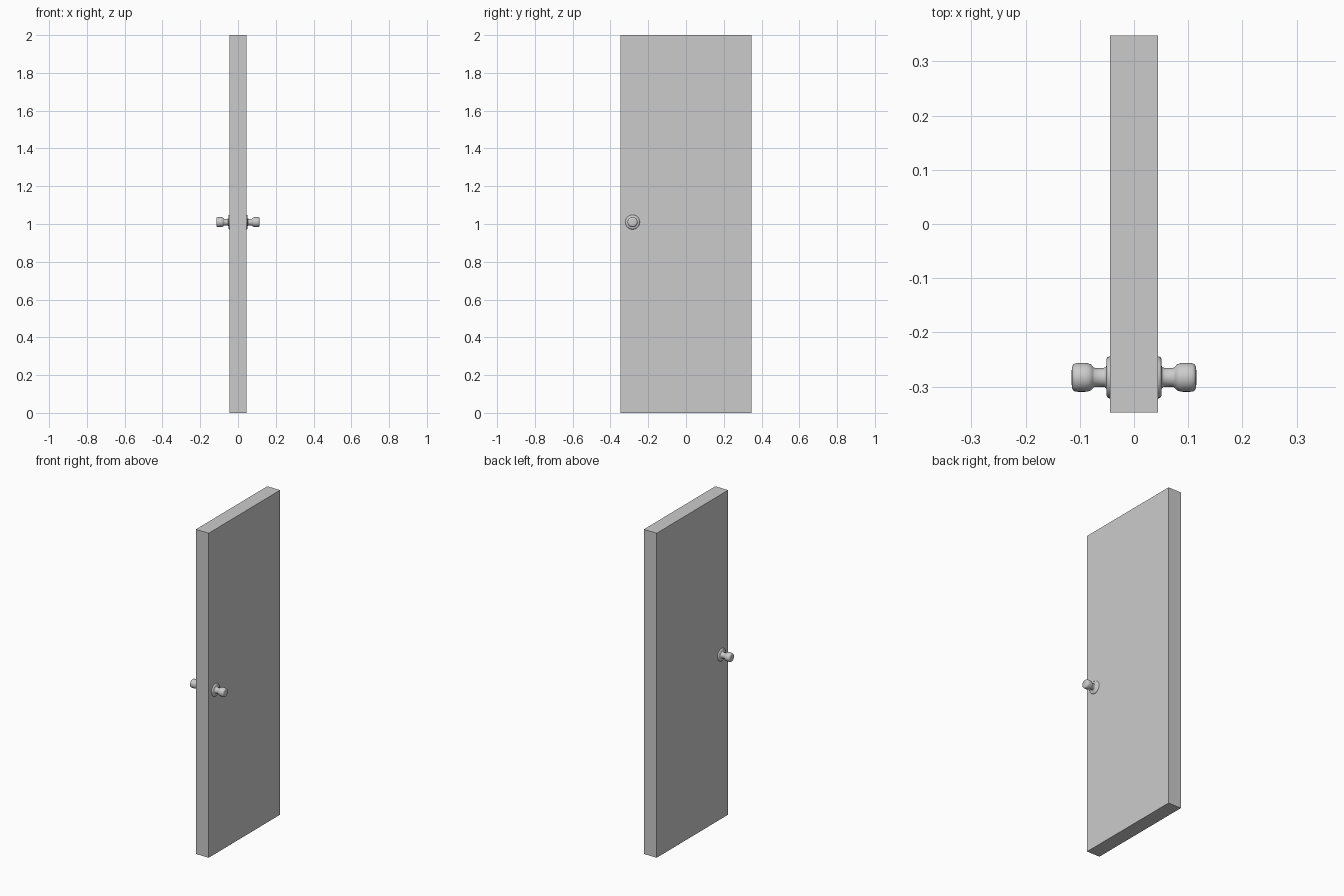
import bpy, bmesh, math
from mathutils import Matrix, Vector

if "Cube" in bpy.data.objects:
    bpy.data.objects.remove(bpy.data.objects["Cube"])

HALF_T, HALF_W, HEIGHT = 0.044, 0.348, 2.0
KNOB_Y, KNOB_Z = -0.283, 1.01


def finish(name, bm):
    bmesh.ops.recalc_face_normals(bm, faces=bm.faces)
    mesh = bpy.data.meshes.new(name)
    bm.to_mesh(mesh)
    bm.free()
    obj = bpy.data.objects.new(name, mesh)
    bpy.context.collection.objects.link(obj)
    return obj


def lathe_x(name, profile, side, steps=32):
    """Revolve (distance, radius) points around the x axis, on one side of the door."""
    bm = bmesh.new()
    verts = [bm.verts.new((side * d, r, 0)) for d, r in profile]
    edges = [bm.edges.new(pair) for pair in zip(verts, verts[1:])]
    bmesh.ops.spin(bm, geom=verts + edges, cent=(0, 0, 0), axis=(1, 0, 0),
                   angle=math.tau, steps=steps)
    bmesh.ops.remove_doubles(bm, verts=bm.verts, dist=1e-5)
    obj = finish(name, bm)
    obj.location = (0, KNOB_Y, KNOB_Z)
    bpy.ops.object.select_all(action='DESELECT')
    obj.select_set(True)
    bpy.context.view_layer.objects.active = obj
    bpy.ops.object.shade_smooth_by_angle(angle=math.radians(40))
    return obj


# Door slab
bm = bmesh.new()
bmesh.ops.create_cube(bm, size=1, matrix=Matrix.LocRotScale(
    Vector((0, 0, HEIGHT / 2)), None, Vector((2 * HALF_T, 2 * HALF_W, HEIGHT))))
finish("door_panel", bm)

# Knob profile: base plate, stem, then rounded grip
profile = [(0.035, 0), (0.035, 0.0385), (0.046, 0.0385), (0.049, 0.037), (0.051, 0.033),
           (0.051, 0.021), (0.053, 0.0185), (0.056, 0.0175), (0.073, 0.0175),
           (0.076, 0.020), (0.079, 0.0235), (0.084, 0.0258), (0.090, 0.0266),
           (0.104, 0.0266), (0.109, 0.0258), (0.1125, 0.0235), (0.1145, 0.019),
           (0.115, 0.012), (0.115, 0)]
for label, side in (("right", 1), ("left", -1)):
    lathe_x(f"door_knob_{label}", profile, side)
